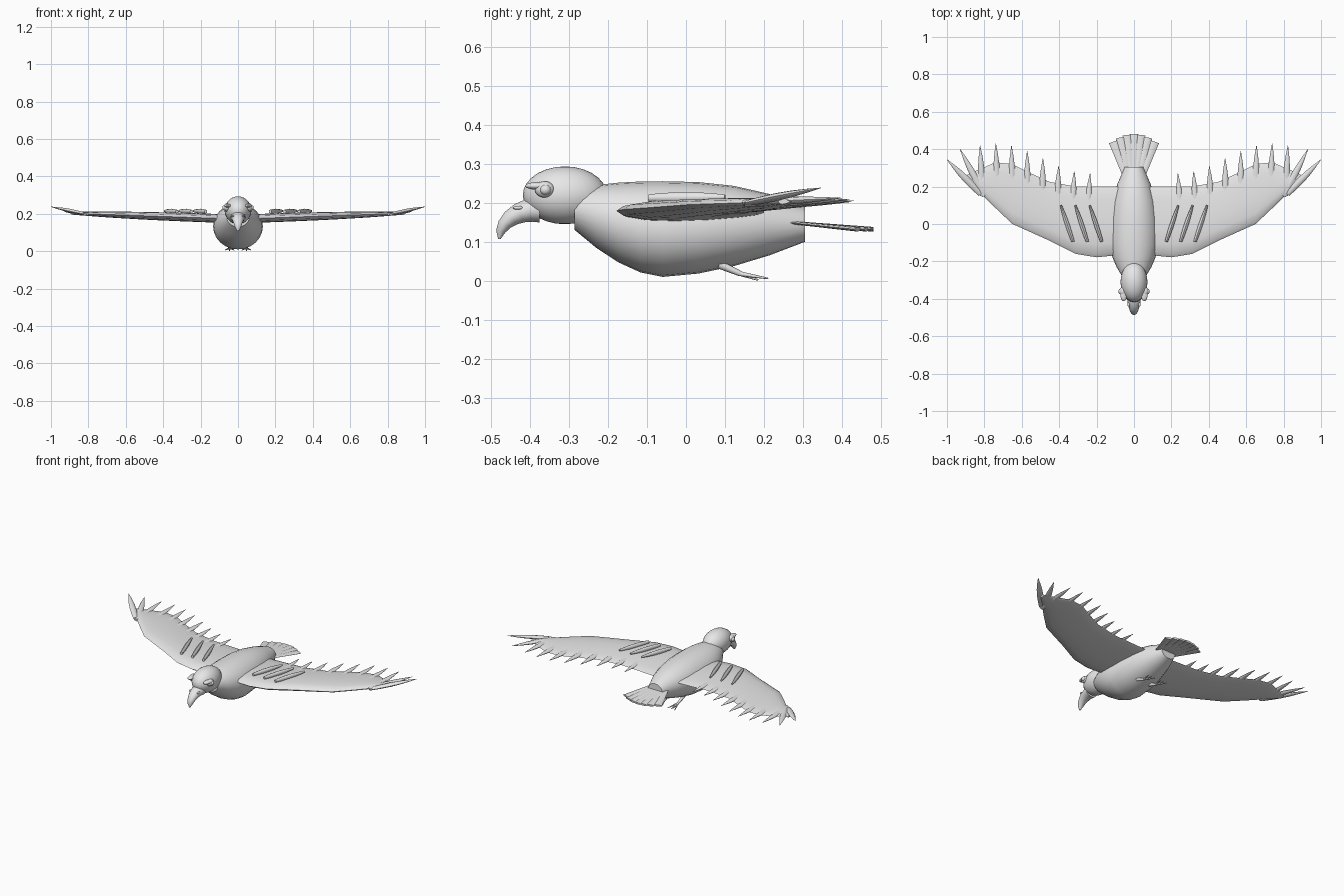
import bpy, bmesh
from math import sin, cos, pi, radians
from mathutils import Vector, Matrix

default_cube = bpy.data.objects.get("Cube")
if default_cube:
    bpy.data.objects.remove(default_cube)

colour = (.8, .8, .8, 1)
grey = bpy.data.materials.new("plain_grey")
grey.use_nodes = True
grey.diffuse_color = colour
grey.node_tree.nodes["Principled BSDF"].inputs["Base Color"].default_value = colour


def finish(name, bm, mirror):
    """Turn a bmesh into a smooth-shaded object, mirrored across x if asked."""
    bmesh.ops.recalc_face_normals(bm, faces=bm.faces)
    mesh = bpy.data.meshes.new(name)
    bm.to_mesh(mesh)
    bm.free()
    mesh.materials.append(grey)
    mesh.shade_smooth()
    mesh.set_sharp_from_angle(angle=radians(45))
    obj = bpy.data.objects.new(name, mesh)
    bpy.context.collection.objects.link(obj)
    if mirror:
        modifier = obj.modifiers.new("mirror", 'MIRROR')
        modifier.use_mirror_merge = False


def loft(name, rings, mirror=False):
    """Skin a list of closed rings and cap both ends."""
    bm = bmesh.new()
    rows = [[bm.verts.new(point) for point in ring] for ring in rings]
    for row, following in zip(rows, rows[1:]):
        for i in range(len(row)):
            bm.faces.new((row[i - 1], row[i], following[i], following[i - 1]))
    bm.faces.new(rows[0])
    bm.faces.new(rows[-1])
    finish(name, bm, mirror)


def ellipse(centre, side, up, count):
    angles = [2 * pi * i / count for i in range(count)]
    return [centre + side * cos(angle) + up * sin(angle) for angle in angles]


def rod(name, start, end, start_radius, end_radius, bulge=0, flat=1, mirror=True):
    """Straight tapered rod that may swell in the middle and be flattened."""
    start, end = Vector(start), Vector(end)
    direction = (end - start).normalized()
    side = direction.cross(Vector((0, 0, 1))).normalized()
    up = side.cross(direction) * flat
    rings = []
    for step in range(6):
        t = step / 5
        radius = start_radius + (end_radius - start_radius) * t + bulge * sin(pi * t)
        rings.append(ellipse(start.lerp(end, t), side * radius, up * radius, 8))
    loft(name, rings, mirror)


def ball(name, centre, size, mirror=True):
    bm = bmesh.new()
    placement = Matrix.Translation(centre) @ Matrix.Diagonal((*size, 1))
    bmesh.ops.create_uvsphere(bm, u_segments=24, v_segments=14, radius=1, matrix=placement)
    finish(name, bm, mirror)


# Body: deepest at the keel, narrowing towards both ends
body_rings = []
for step in range(-4, 5):
    u = abs(step) / 4
    if step < 0:
        length, lift, drop, narrowing = -.225, .12, .02, .073
    else:
        length, lift, drop, narrowing = .365, .09, .067, .083
    bottom = .01 + lift * u ** 1.7
    top = .255 - drop * u ** 2.5
    width = .133 - narrowing * u ** 2.2
    centre = Vector((0, length * u - .06, (top + bottom) / 2))
    body_rings.append(ellipse(centre, Vector((width, 0, 0)),
                              Vector((0, 0, (top - bottom) / 2)), 24))
loft("body", body_rings)

ball("head", (0, -.31, .219), (.072, .108, .074), mirror=False)

# Hooked beak: a quarter turn that tapers to the tip
beak_rings = []
for step in range(7):
    t = step / 6
    angle = t * pi / 2
    radius = .034 * (1.02 - t) ** .6
    centre = Vector((0, -.375 - .103 * sin(angle), .107 + .076 * cos(angle)))
    outward = Vector((0, -sin(angle), cos(angle)))
    beak_rings.append(ellipse(centre, Vector((radius * 1.2, 0, 0)), outward * radius, 14))
loft("beak", beak_rings)
ball("nostrils", (.028, -.43, .187), (.007, .013, .005))

# Eyes with brows
ball("eye_sockets", (.06, -.362, .234), (.018, .025, .021))
ball("eyes", (.072, -.36, .233), (.012, .014, .013))
ball("brows", (.055, -.378, .243), (.018, .034, .01))

# Wings: span position, leading edge and trailing edge of each airfoil
wing_outline = [(.05, -.15, .2), (.12, -.17, .2), (.2, -.178, .2), (.31, -.16, .2),
                (.45, -.09, .225), (.55, -.045, .27), (.65, 0, .32),
                (.74, .085, .33), (.82, .165, .295), (.89, .237, .265)]
wing_rings = []
for x, leading, trailing in wing_outline:
    thickness = .046 - .045 * x ** 3
    height = .172 + .035 * x
    ring = []
    for step in range(14):
        angle = 2 * pi * step / 14
        chord = (1 - cos(angle)) / 2
        rise = thickness * sin(angle) * (.65 - chord / 3)
        ring.append(Vector((x, leading + (trailing - leading) * chord, height + rise)))
    wing_rings.append(ring)
loft("wings", wing_rings, mirror=True)


# Flight feathers fanning out of the trailing edge
def flight_feather(name, start, end):
    rod(name, start, end, .014, .001, bulge=.01, flat=.55)


for i in range(8):
    flight_feather(f"flight_feathers_{i + 1}",
                   (.25 + .08 * i, min(.02 + .025 * i, .15), .183 + .002 * i),
                   (.235 + .084 * i, .35 - .08 * cos(pi * i / 6), .187 + .003 * i))
flight_feather("outer_flight_feathers", (.8, .15, .2), (.93, .4, .212))
flight_feather("wing_tip_feathers", (.82, .16, .2), (1, .345, .238))

# Raised ribs on top of the wings
for i in range(3):
    x = .172 + .077 * i
    rod(f"wing_ribs_{i + 1}", (x, -.095, .212), (x + .065, .1, .215),
        .008, .005, bulge=.005, flat=1.2)

# Tail fan
for i in range(-3, 4):
    rod(f"tail_feather_{i + 4}", (i * .013, .24, .152),
        (i * .037, .48 - .0045 * i * i, .132), .014, .024, flat=.25, mirror=False)

# Tucked feet
ankle = Vector((.045, .14, .018))
rod("legs", (.045, .085, .042), ankle, .011, .007)
for i in (-1, 0, 1):
    rod(f"toes_{i + 2}", ankle, (ankle.x + .024 * i, .21, .006), .006, .002)
rod("hind_toes", ankle, (ankle.x, .185, .002), .006, .002)
